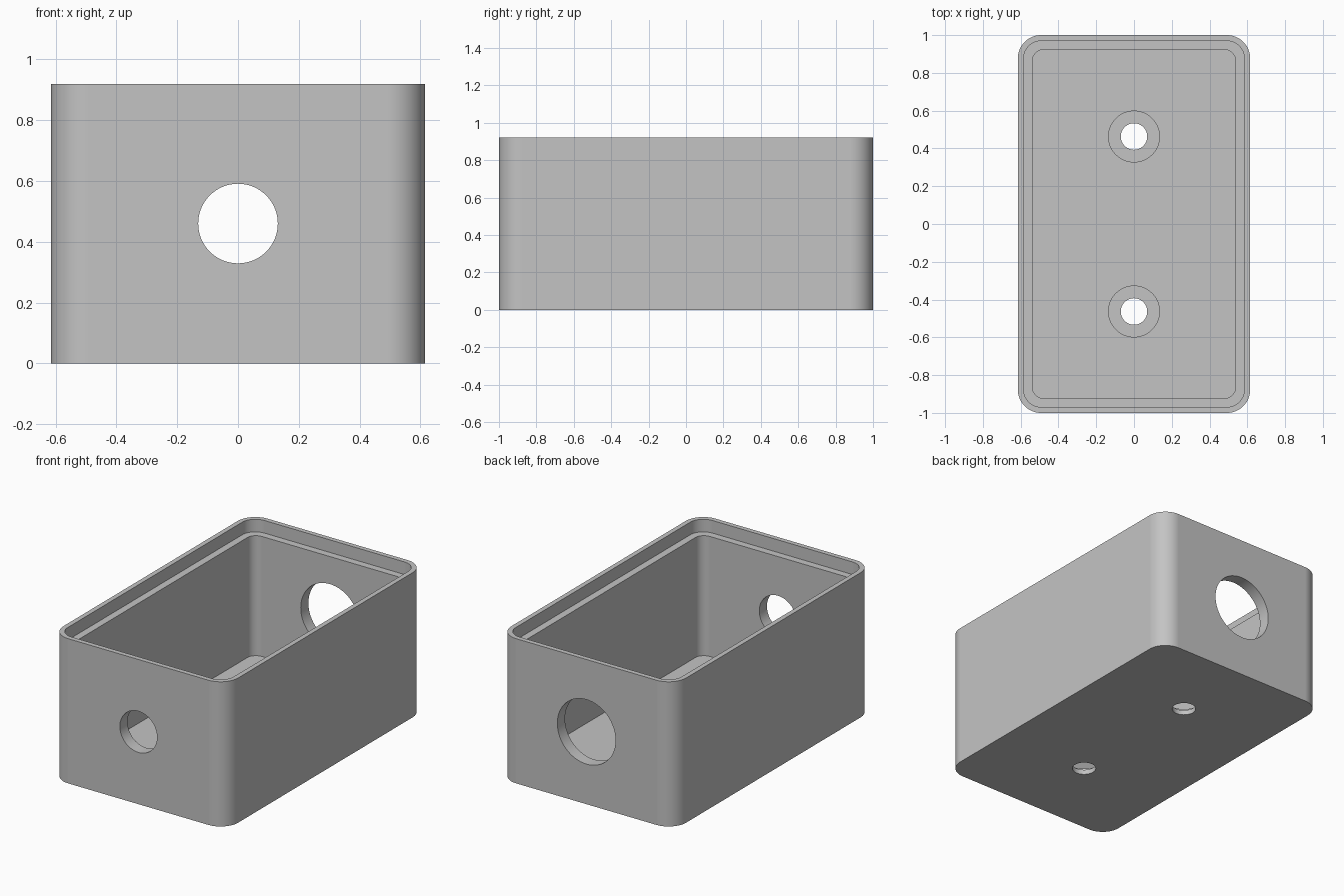
import bpy, bmesh, math
from mathutils import Matrix

if "Cube" in bpy.data.objects:
    bpy.data.objects.remove(bpy.data.objects["Cube"], do_unlink=True)

HALF_X, HALF_Y, HEIGHT = 0.615, 1.0, 0.92
WALL, LIP, LEDGE_DEPTH = 0.077, 0.031, 0.08
MID_Z = HEIGHT / 2

grey = bpy.data.materials.new("plain grey")
grey.use_nodes = True
colour = (0.55, 0.55, 0.55, 1)
grey.diffuse_color = colour
grey.node_tree.nodes["Principled BSDF"].inputs["Base Color"].default_value = colour


def add_object(name, bm):
    mesh = bpy.data.meshes.new(name)
    bmesh.ops.recalc_face_normals(bm, faces=bm.faces)
    bm.to_mesh(mesh)
    bm.free()
    mesh.materials.append(grey)
    obj = bpy.data.objects.new(name, mesh)
    bpy.context.collection.objects.link(obj)
    return obj


def rounded_block(name, inset, radius, z0, z1, steps=14):
    """Upright block with rounded vertical corners."""
    bm = bmesh.new()
    cx, cy = HALF_X - inset - radius, HALF_Y - inset - radius
    ring = []
    for quarter, (sx, sy) in enumerate([(1, 1), (-1, 1), (-1, -1), (1, -1)]):
        for i in range(steps + 1):
            a = (quarter + i / steps) * math.pi / 2
            ring.append(bm.verts.new((sx * cx + radius * math.cos(a),
                                      sy * cy + radius * math.sin(a), z0)))
    base = bm.faces.new(ring)
    top = bmesh.ops.extrude_face_region(bm, geom=[base])["geom"]
    bmesh.ops.translate(bm, vec=(0, 0, z1 - z0),
                        verts=[v for v in top if isinstance(v, bmesh.types.BMVert)])
    return add_object(name, bm)


def cylinder(name, radius, depth, centre, along_y=False):
    bm = bmesh.new()
    matrix = Matrix.Translation(centre)
    if along_y:
        matrix = matrix @ Matrix.Rotation(math.pi / 2, 4, "X")
    bmesh.ops.create_cone(bm, cap_ends=True, segments=64, radius1=radius,
                          radius2=radius, depth=depth, matrix=matrix)
    return add_object(name, bm)


# Outer shell of the open box
box = rounded_block("open_box", 0, 0.123, 0, HEIGHT)

# Cavity, and the wider recess that leaves a ledge under the rim
cutters = [
    rounded_block("cavity_cutter", WALL, 0.06, WALL, HEIGHT + 0.2),
    rounded_block("lid_recess_cutter", LIP, 0.092, HEIGHT - LEDGE_DEPTH, HEIGHT + 0.1),
    # Small front opening and large back opening
    cylinder("front_hole_cutter", 0.131, 0.4, (0, -HALF_Y, MID_Z), True),
    cylinder("back_hole_cutter", 0.205, 0.4, (0, HALF_Y, MID_Z), True),
]

# Counterbored screw holes in the floor
for side in (-1, 1):
    y = side * 0.463
    cutters.append(cylinder("screw_hole_cutter", 0.07, 0.4, (0, y, 0)))
    cutters.append(cylinder("counterbore_cutter", 0.135, 0.2, (0, y, 0.131)))

bpy.context.view_layer.objects.active = box
for cutter in cutters:
    cutter.hide_render = True
    cut = box.modifiers.new("cut", "BOOLEAN")
    cut.operation = "DIFFERENCE"
    cut.solver = "EXACT"
    cut.object = cutter
    bpy.ops.object.modifier_apply(modifier=cut.name)
    bpy.data.objects.remove(cutter, do_unlink=True)

# Smooth round corners and holes, with crisp rims
for obj in bpy.context.selected_objects:
    obj.select_set(False)
box.select_set(True)
bpy.ops.object.shade_smooth_by_angle(angle=math.radians(30))
normals = box.modifiers.new("flat_walls", "WEIGHTED_NORMAL")
normals.keep_sharp = True
